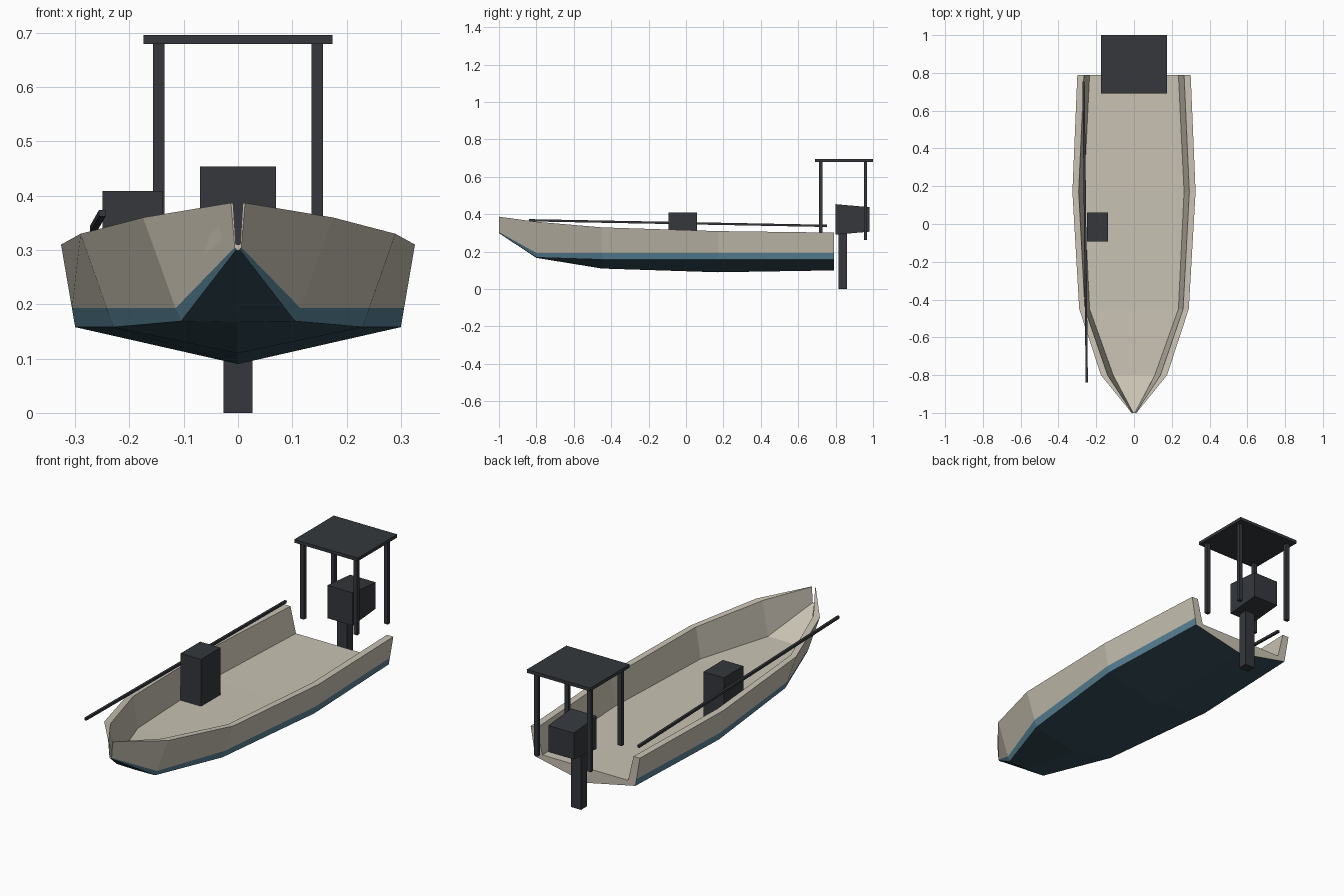
import bpy, bmesh
from mathutils import Vector

if "Cube" in bpy.data.objects:
    bpy.data.objects.remove(bpy.data.objects["Cube"])


def material(name, rgb):
    m = bpy.data.materials.new(name)
    m.diffuse_color = (*rgb, 1)
    m.use_nodes = True
    m.node_tree.nodes["Principled BSDF"].inputs["Base Color"].default_value = m.diffuse_color
    return m


TAN = material("tan_paint", (0.58, 0.54, 0.45))
STRIPE = material("stripe_blue", (0.10, 0.23, 0.31))
BOTTOM = material("bottom_blue", (0.035, 0.075, 0.10))
DARK = material("dark_grey", (0.035, 0.039, 0.046))


def finish(name, bm, mats):
    bmesh.ops.recalc_face_normals(bm, faces=bm.faces[:])
    me = bpy.data.meshes.new(name)
    bm.to_mesh(me)
    bm.free()
    for m in mats:
        me.materials.append(m)
    ob = bpy.data.objects.new(name, me)
    bpy.context.collection.objects.link(ob)
    return ob


def box(name, x, y, z, rear_taper=0.0):
    """Box from ranges; rear_taper pinches the rear face in height."""
    bm = bmesh.new()
    bmesh.ops.create_cube(bm, size=1)
    for v in bm.verts:
        pinch = rear_taper if v.co.y > 0 else 0
        dz = -pinch if v.co.z > 0 else pinch
        v.co = Vector([(r[0] + r[1]) / 2 + c * (r[1] - r[0]) for r, c in zip((x, y, z), v.co)])
        v.co.z += dz
    return finish(name, bm, [DARK])


# Hull: half sections as (x, z): keel, chine, stripe top, sheer, inner sheer, floor edge
SECTIONS = [
    (-1.00, [(0, .299), (.003, .301), (.006, .305), (.013, .387), (.009, .387), (.004, .310)]),
    (-0.80, [(0, .167), (.105, .169), (.115, .193), (.175, .360), (.140, .360), (.110, .190)]),
    (-0.45, [(0, .110), (.230, .158), (.242, .193), (.290, .330), (.260, .330), (.235, .178)]),
    (0.17, [(0, .090), (.300, .158), (.306, .193), (.326, .310), (.293, .310), (.265, .175)]),
    (0.79, [(0, .100), (.275, .158), (.281, .193), (.300, .302), (.265, .302), (.235, .175)]),
]
bm = bmesh.new()
rings = []
for y, half in SECTIONS:
    ring = half + [(-x, z) for x, z in reversed(half[1:])]
    rings.append([bm.verts.new((x, y, z)) for x, z in ring])
n = len(rings[0])
band = {0: 2, 1: 1, n - 2: 1, n - 1: 2}
for a, b in zip(rings, rings[1:]):
    for i in range(n):
        j = (i + 1) % n
        bm.faces.new((a[i], a[j], b[j], b[i])).material_index = band.get(i, 0)
# Bow and transom caps: two side walls and the bottom
for r in (rings[0], rings[-1]):
    bm.faces.new((r[1], r[2], r[3], r[4], r[5]))
    bm.faces.new((r[6], r[7], r[8], r[9], r[10]))
    bm.faces.new((r[0], r[1], r[5], r[6], r[10]))
finish("hull", bm, [TAN, STRIPE, BOTTOM])

# Steering console
box("console", (-.25, -.138), (-.093, .06), (.165, .409))

# Outboard motor
box("motor_head", (-.07, .07), (.80, .98), (.291, .454), .016)
box("motor_leg", (-.027, .027), (.816, .862), (0, .31))

# Stern canopy with four posts
box("canopy_roof", (-.174, .174), (.69, 1.0), (.68, .696))
for side, s in (("left", -1), ("right", 1)):
    for end, y, low in (("front", .72, .30), ("rear", .96, .262)):
        x = s * .146
        box(f"canopy_post_{end}_{side}", (x - .0105, x + .0105), (y - .009, y + .009), (low, .682))

# Side rail: slim bar along the left gunwale
start, stop = Vector((-.25, -.84, .368)), Vector((-.267, .755, .338))
axis = stop - start
bm = bmesh.new()
bmesh.ops.create_cube(bm, size=1)
bmesh.ops.scale(bm, vec=(.012, .012, axis.length), verts=bm.verts[:])
rail = finish("side_rail", bm, [DARK])
rail.location = (start + stop) / 2
rail.rotation_mode = 'QUATERNION'
rail.rotation_quaternion = axis.to_track_quat('Z', 'X')
